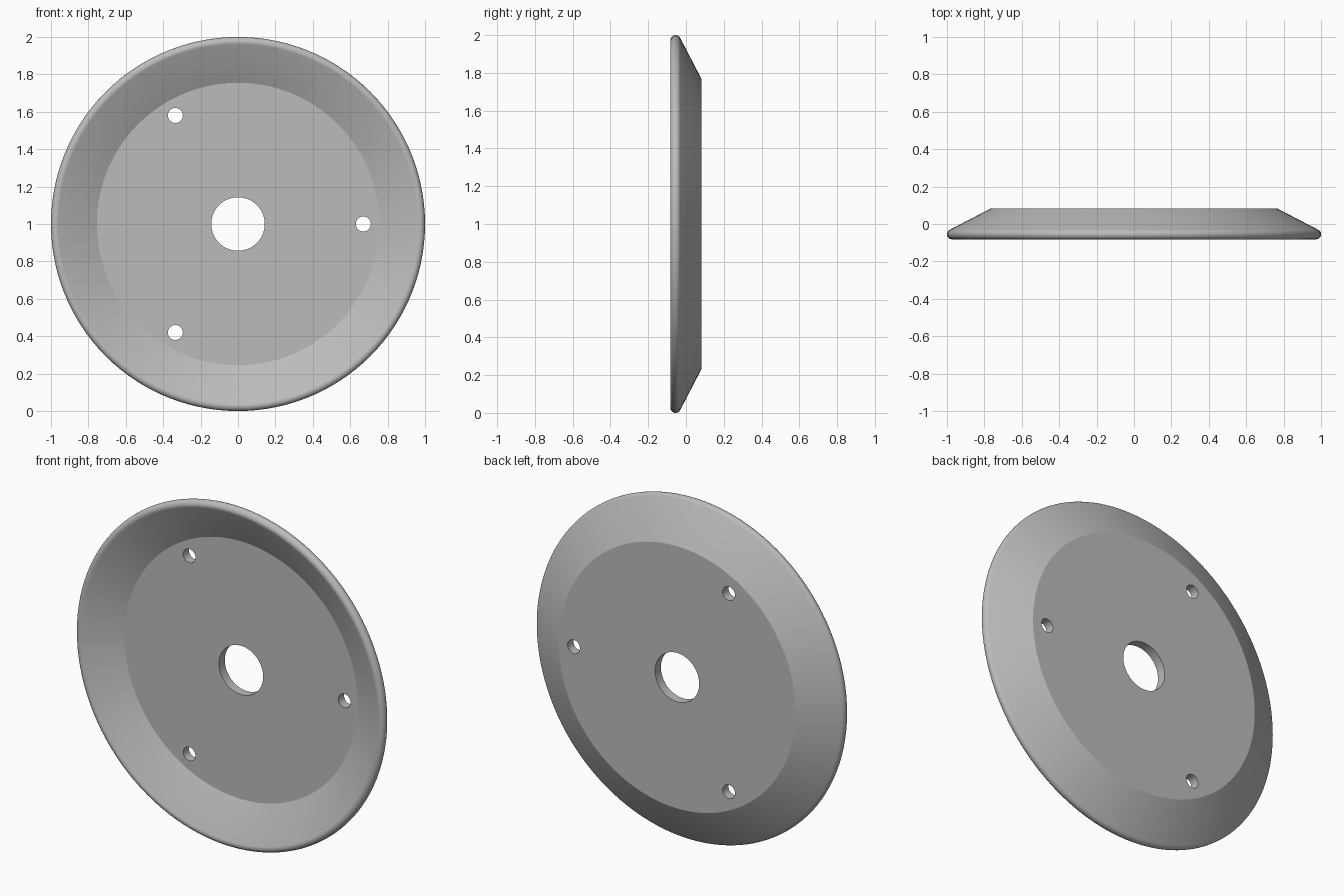
import bpy, bmesh
from math import sin, cos, pi, radians
from mathutils import Matrix, Vector

if "Cube" in bpy.data.objects:
    bpy.data.objects.remove(bpy.data.objects["Cube"])

BACK_Y, THICK = 0.082, 0.054
BORE_R, BOLT_R, BOLT_CIRCLE = 0.143, 0.04, 0.67
SLOPE = radians(27.5)

# Plain grey metal
metal = bpy.data.materials.new("grey_metal")
metal.use_nodes = True
grey = (0.5, 0.5, 0.5, 1)
metal.diffuse_color = grey
metal.node_tree.nodes["Principled BSDF"].inputs["Base Color"].default_value = grey


def make_object(name, bm):
    bmesh.ops.recalc_face_normals(bm, faces=bm.faces)
    mesh = bpy.data.meshes.new(name)
    bm.to_mesh(mesh)
    bm.free()
    mesh.materials.append(metal)
    obj = bpy.data.objects.new(name, mesh)
    bpy.context.collection.objects.link(obj)
    return obj


# Cross-section (radius, depth): flat web, sloping wall, rounded rim
half = THICK / 2
rim_r, rim_y = 1 - half, half - BACK_Y
profile = [(BORE_R, BACK_Y), (0.768, BACK_Y)]
start = pi / 2 - SLOPE
for i in range(13):
    a = start - pi * i / 12
    profile.append((rim_r + half * cos(a), rim_y + half * sin(a)))
profile += [(0.755, BACK_Y - THICK), (BORE_R, BACK_Y - THICK)]

# Revolve the section into the dish
bm = bmesh.new()
verts = [bm.verts.new((r, y, 1)) for r, y in profile]
edges = [bm.edges.new((v, verts[i - 1])) for i, v in enumerate(verts)]
bmesh.ops.spin(bm, geom=verts + edges, cent=(0, 0, 1), axis=(0, 1, 0),
               angle=2 * pi, steps=120, use_merge=True)
bmesh.ops.remove_doubles(bm, verts=bm.verts, dist=0.0001)
dish = make_object("dished_disc", bm)

# Three bolt holes
bm = bmesh.new()
for k in range(3):
    a = 2 * pi * k / 3
    spot = Vector((BOLT_CIRCLE * cos(a), 0.05, 1 + BOLT_CIRCLE * sin(a)))
    bmesh.ops.create_cone(bm, cap_ends=True, segments=32, radius1=BOLT_R,
                          radius2=BOLT_R, depth=0.3,
                          matrix=Matrix.Translation(spot) @ Matrix.Rotation(pi / 2, 4, 'X'))
cutter = make_object("bolt_hole_cutter", bm)
cutter.hide_render = True

bpy.ops.object.select_all(action='DESELECT')
dish.select_set(True)
bpy.context.view_layer.objects.active = dish
cut = dish.modifiers.new("bolt_holes", 'BOOLEAN')
cut.operation = 'DIFFERENCE'
cut.solver = 'EXACT'
cut.object = cutter
bpy.ops.object.modifier_apply(modifier=cut.name)
bpy.data.objects.remove(cutter)

# Smooth curves, crisp edges
bpy.ops.object.shade_smooth_by_angle(angle=radians(25))
